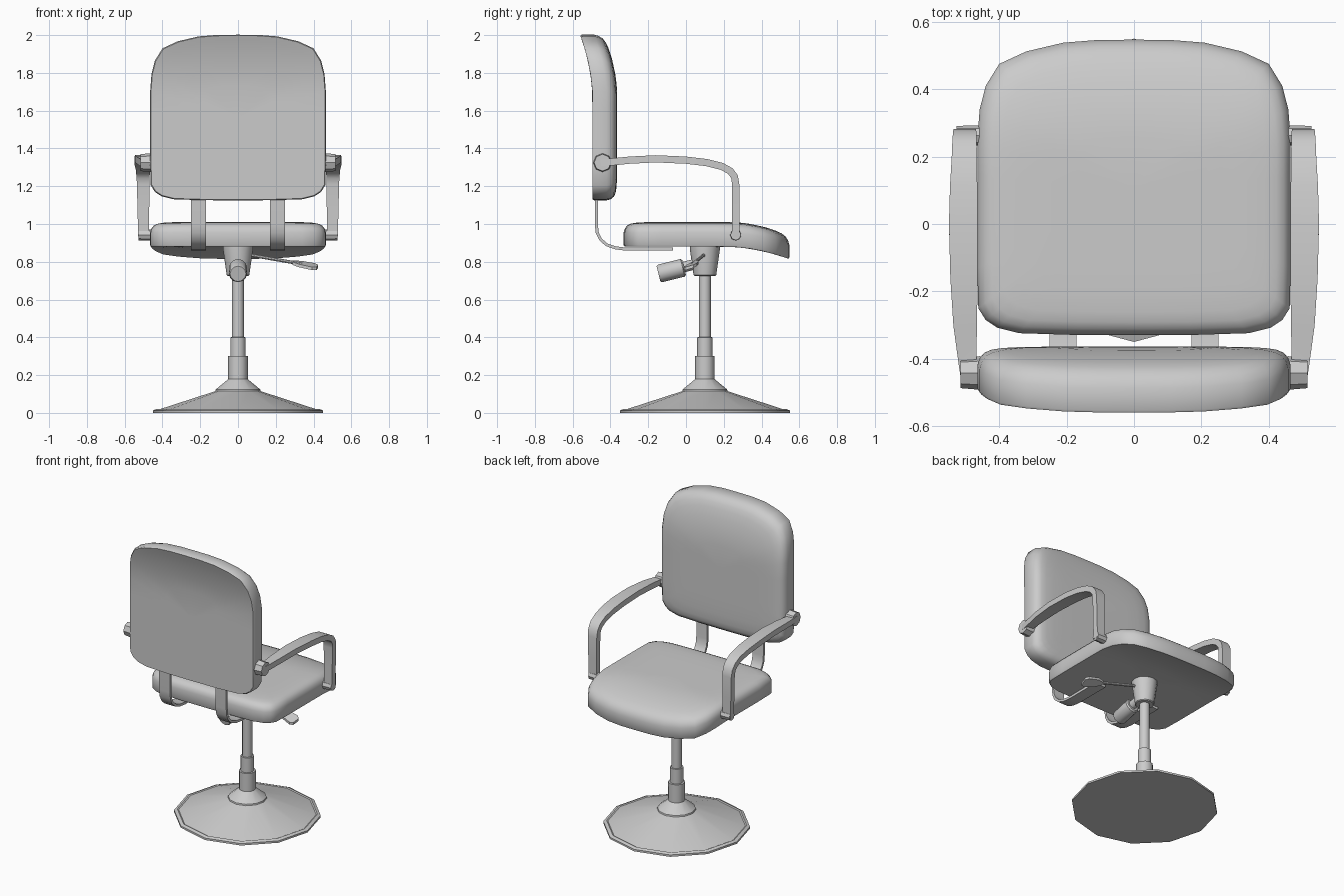
import bpy, bmesh, math
from mathutils import Vector

if "Cube" in bpy.data.objects:
    bpy.data.objects.remove(bpy.data.objects["Cube"])


def finish(bm, name, angle=35):
    bmesh.ops.recalc_face_normals(bm, faces=bm.faces)
    me = bpy.data.meshes.new(name)
    bm.to_mesh(me)
    bm.free()
    me.shade_smooth()
    me.set_sharp_from_angle(angle=math.radians(angle))
    ob = bpy.data.objects.new(name, me)
    bpy.context.collection.objects.link(ob)
    return ob


def bridge(bm, rings):
    for a, b in zip(rings, rings[1:]):
        n = len(a)
        for i in range(n):
            bm.faces.new((a[i], a[(i + 1) % n], b[(i + 1) % n], b[i]))
    bm.faces.new(rings[0])
    bm.faces.new(rings[-1])


def lathe(name, profile, start, axis=(0, 0, 1), sides=12):
    """Turned solid: profile of (radius, distance along axis)."""
    q = Vector((0, 0, 1)).rotation_difference(Vector(axis))
    bm = bmesh.new()
    rings = []
    for r, h in profile:
        rings.append([bm.verts.new(Vector(start) + q @ Vector(
            (r * math.cos(k * math.tau / sides), r * math.sin(k * math.tau / sides), h)))
            for k in range(sides)])
    bridge(bm, rings)
    return finish(bm, name)


def strip(name, path, thick, side):
    """Flat bar along a side-view path of (y, z, inner x, outer x)."""
    bm = bmesh.new()
    rings = []
    for i, (y, z, xi, xo) in enumerate(path):
        p, n = path[max(i - 1, 0)], path[min(i + 1, len(path) - 1)]
        t = Vector((n[0] - p[0], n[1] - p[1])).normalized() * thick / 2
        rings.append([bm.verts.new((side * x, y - s * t.y, z + s * t.x))
                      for x, s in ((xi, -1), (xo, -1), (xo, 1), (xi, 1))])
    bridge(bm, rings)
    return finish(bm, name)


# Padded cushion shape shared by seat and backrest
HALF = [(0, .547), (.11, .546), (.21, .538), (.32, .512), (.40, .475), (.44, .41),
        (.458, .34), (.465, .25), (.465, .14), (.465, .0), (.465, -.13), (.462, -.25),
        (.44, -.285), (.405, -.308), (.34, -.324), (.18, -.329), (0, -.33)]
OUTLINE = HALF + [(-x, y) for x, y in HALF[-2:0:-1]]
RINGS = [(.05, 0), (.4, 0), (.6, 0), (.8, 0), (.92, 0), (.99, 0), (1, .008), (1, .075),
         (.985, .097), (.955, .113), (.91, .122), (.84, .127), (.72, .13), (.55, .131),
         (.35, .131), (.05, .131)]


def cushion(name, place):
    bm = bmesh.new()
    rings = []
    for s, d in RINGS:
        ring = []
        for x, y in OUTLINE:
            v = .1 + (y - .1) * s
            droop = .066 * max(0, (v - .22) / .327) ** 1.8
            ring.append(bm.verts.new(place(x * s, v, d - droop)))
        rings.append(ring)
    bridge(bm, rings)
    return finish(bm, name, 50)


cushion("seat", lambda x, v, d: (x, v, .88 + d))
cushion("backrest", lambda x, v, d: (x, d - .495, v + 1.455))

# Pedestal: base plate, stepped column and tapered housing
lathe("base", [(.45, 0), (.45, .013), (.43, .021), (.422, .017), (.12, .115),
               (.118, .124), (.05, .18)], (0, .1, 0))
lathe("column", [(.052, .17), (.052, .30), (.041, .301), (.041, .40),
                 (.032, .401), (.032, .74)], (0, .1, 0))
lathe("housing", [(.055, .725), (.06, .73), (.08, .87), (.08, .885)], (0, .1, 0))

# Tension knob under the seat
axis = (0, -.97, -.24)
lathe("knob_neck", [(.028, 0), (.028, .12)], (0, .1, .80), axis)
lathe("tension_knob", [(.04, 0), (.048, .008), (.048, .13), (.042, .14)],
      (0, -.01, .77), axis)

# Height lever with flat paddle
a, b = Vector((.04, .1, .84)), Vector((.34, .035, .788))
lathe("lever_rod", [(.009, 0), (.009, (b - a).length)], a, b - a, 8)
bm = bmesh.new()
rings = []
for x, y, z, w in ((.29, .045, .795, .012), (.33, .037, .788, .03),
                   (.40, .022, .774, .035), (.42, .018, .77, .022)):
    rings.append([bm.verts.new((x + .2 * s * w, y + s * w, z + h + .3 * s * w))
                  for s, h in ((-1, -.008), (1, -.008), (1, .008), (-1, .008))])
bridge(bm, rings)
finish(bm, "lever_paddle")

ARM = [(-.465, 1.325, .468, .513), (-.41, 1.327, .468, .521), (-.3, 1.338, .466, .536),
       (-.16, 1.345, .464, .545), (0, 1.338, .464, .549), (.11, 1.325, .465, .546),
       (.19, 1.305, .466, .541), (.235, 1.28, .467, .539), (.257, 1.25, .468, .537),
       (.263, 1.21, .469, .535), (.263, 1.07, .47, .532), (.263, .93, .47, .528)]
STRAP = [(-.475, 1.3), (-.475, 1.0), (-.47, .955), (-.452, .918), (-.42, .89),
         (-.375, .874), (-.32, .867), (-.07, .867)]
for side, tag in ((1, "right"), (-1, "left")):
    # Armrest with its mounting bosses
    strip("armrest_" + tag, ARM, .038, side)
    lathe("arm_back_boss_" + tag, [(.05, 0), (.045, .06)],
          (side * .455, -.442, 1.325), (side, 0, 0), 8)
    lathe("arm_front_boss_" + tag, [(.03, 0), (.028, .072)],
          (side * .455, .263, .942), (side, 0, 0), 8)
    # Bent strap joining backrest to seat
    strip("back_strap_" + tag, [(y, z, .17, .25) for y, z in STRAP], .016, side)
